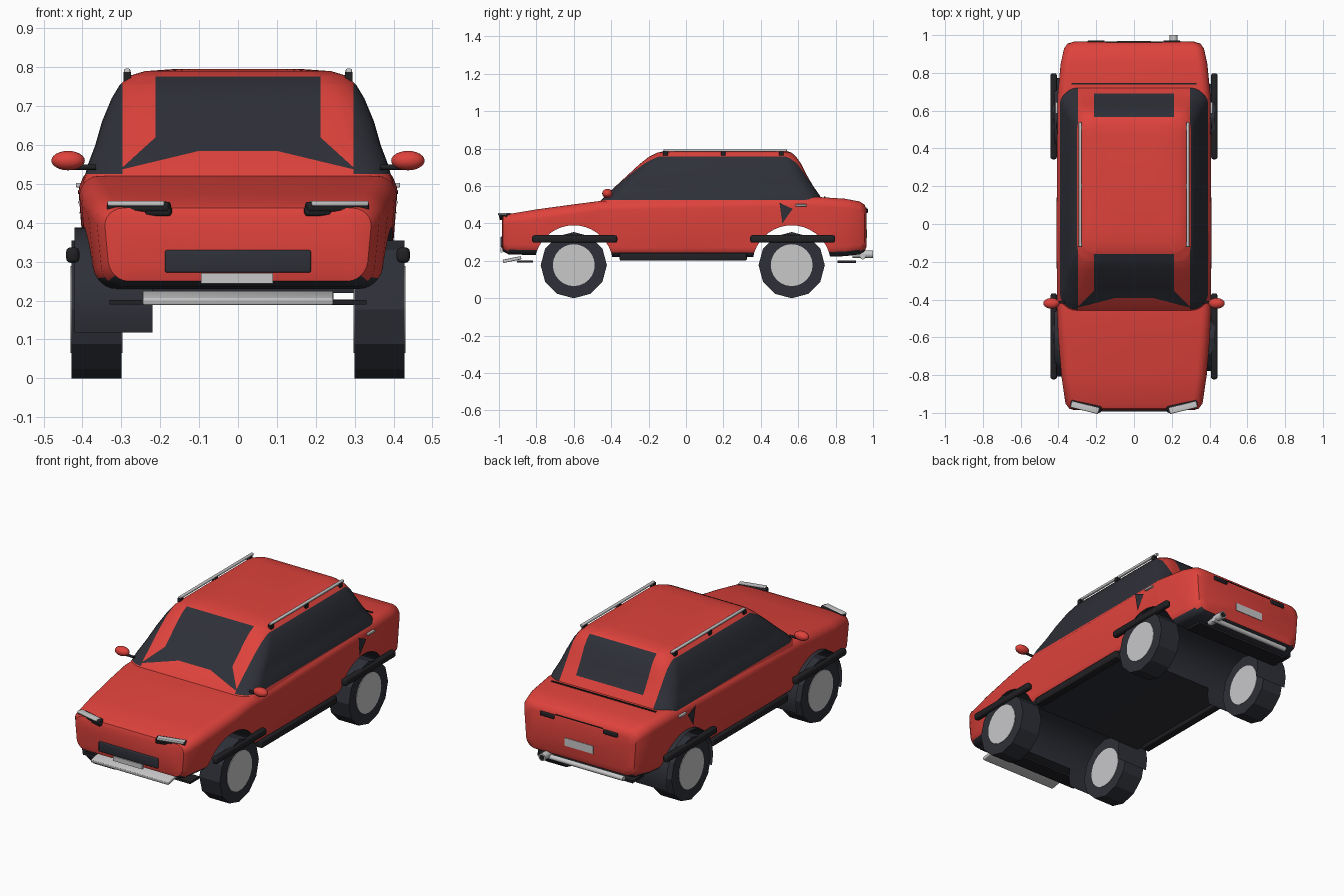
import bpy, bmesh, math
from mathutils import Vector, Matrix

cube = bpy.data.objects.get("Cube")
if cube:
    bpy.data.objects.remove(cube)


def material(name, r, g, b):
    m = bpy.data.materials.new(name)
    m.use_nodes = True
    m.diffuse_color = (r, g, b, 1)
    m.node_tree.nodes["Principled BSDF"].inputs["Base Color"].default_value = (r, g, b, 1)
    return m


RED = material("red paint", 0.74, 0.055, 0.045)
DARK = material("dark glass and rubber", 0.028, 0.03, 0.04)
BLACK = material("black trim", 0.015, 0.015, 0.018)
SILVER = material("silver metal", 0.58, 0.58, 0.59)

AXLES = (-0.6, 0.565)
AXLE_Z, ARCH_R = 0.18, 0.21


def finish(name, bm, mats, smooth=True):
    bmesh.ops.recalc_face_normals(bm, faces=bm.faces)
    mesh = bpy.data.meshes.new(name)
    bm.to_mesh(mesh)
    bm.free()
    for m in mats:
        mesh.materials.append(m)
    ob = bpy.data.objects.new(name, mesh)
    bpy.context.collection.objects.link(ob)
    if smooth:
        soften(ob)
    return ob


def soften(ob):
    bpy.ops.object.select_all(action="DESELECT")
    ob.select_set(True)
    bpy.context.view_layer.objects.active = ob
    bpy.ops.object.shade_smooth_by_angle(angle=math.radians(35))


def rounded_rect(a0, a1, b0, b1, r, k=6):
    pts = []
    corners = ((a1 - r, b1 - r), (a0 + r, b1 - r), (a0 + r, b0 + r), (a1 - r, b0 + r))
    for q, (ca, cb) in enumerate(corners):
        for i in range(k + 1):
            t = (q + i / k) * math.pi / 2
            pts.append((ca + r * math.cos(t), cb + r * math.sin(t)))
    return pts


def loft(rings):
    bm = bmesh.new()
    loops = [[bm.verts.new(p) for p in ring] for ring in rings]
    n = len(loops[0])
    for a, b in zip(loops, loops[1:]):
        for i in range(n):
            j = (i + 1) % n
            bm.faces.new((a[i], a[j], b[j], b[i]))
    bm.faces.new(loops[0])
    bm.faces.new(loops[-1])
    bmesh.ops.recalc_face_normals(bm, faces=bm.faces)
    return bm


def box(name, loc, size, mat, bevel=0.0, rot=(0, 0, 0)):
    bm = bmesh.new()
    bmesh.ops.create_cube(bm, size=1)
    bmesh.ops.scale(bm, vec=size, verts=bm.verts)
    if bevel:
        bmesh.ops.bevel(bm, geom=bm.edges[:], offset=bevel, segments=3, profile=0.5, affect="EDGES")
    ob = finish(name, bm, [mat], bevel > 0)
    ob.location, ob.rotation_euler = loc, rot
    return ob


def rod(name, loc, r, length, mat, axis="X", sides=16, smooth=True):
    bm = bmesh.new()
    bmesh.ops.create_cone(bm, cap_ends=True, segments=sides, radius1=r, radius2=r, depth=length)
    turn = Matrix.Rotation(math.pi / 2, 3, "Y" if axis == "X" else "X")
    bmesh.ops.rotate(bm, matrix=turn, verts=bm.verts)
    ob = finish(name, bm, [mat], smooth)
    ob.location = loc
    return ob


# Lower body: stations along the length (y, half width, bottom, top, corner radius)
stations = [(-0.985, 0.32, 0.275, 0.42, 0.05), (-0.978, 0.345, 0.25, 0.438, 0.05),
            (-0.95, 0.365, 0.235, 0.45, 0.05), (-0.8, 0.385, 0.23, 0.475, 0.055),
            (-0.6, 0.402, 0.225, 0.502, 0.055), (-0.46, 0.408, 0.22, 0.52, 0.05),
            (0.0, 0.41, 0.22, 0.53, 0.05), (0.68, 0.405, 0.22, 0.543, 0.05),
            (0.85, 0.388, 0.225, 0.532, 0.05), (0.93, 0.37, 0.235, 0.517, 0.05),
            (0.955, 0.352, 0.25, 0.5, 0.05), (0.965, 0.32, 0.275, 0.475, 0.05)]
rings = []
for y, w, z0, z1, r in stations:
    rings.append([(x * (1 - 0.27 * max(0, 0.42 - z)), y, z)
                  for x, z in rounded_rect(-w, w, z0, z1, r)])
body = finish("lower_body", loft(rings), [RED, DARK], False)

# Wheel arches cut right through
for y in AXLES:
    cutter = rod("arch_cutter", (0, y, AXLE_Z), ARCH_R, 2, DARK, sides=40, smooth=False)
    cutter.hide_render = True
    bpy.context.view_layer.objects.active = body
    mod = body.modifiers.new("arch", "BOOLEAN")
    mod.operation, mod.solver, mod.object = "DIFFERENCE", "EXACT", cutter
    bpy.ops.object.modifier_apply(modifier=mod.name)
    bpy.data.objects.remove(cutter)


def in_arch(p):
    pts = [body.data.vertices[v].co for v in p.vertices]
    return abs(p.normal.x) < 0.3 and any(
        all(math.hypot(c.y - y, c.z - AXLE_Z) < ARCH_R + 0.003 for c in pts) for y in AXLES)


for p in body.data.polygons:
    p.material_index = 1 if p.normal.z < -0.6 or in_arch(p) else 0
soften(body)

# Cabin: stacked outlines (z, front y, rear y, half width, corner radius)
levels = [(0.49, -0.485, 0.75, 0.402, 0.09), (0.55, -0.43, 0.715, 0.386, 0.09),
          (0.60, -0.375, 0.68, 0.367, 0.09), (0.66, -0.31, 0.645, 0.35, 0.09),
          (0.72, -0.245, 0.615, 0.325, 0.085), (0.755, -0.2, 0.59, 0.304, 0.08),
          (0.778, -0.155, 0.565, 0.28, 0.08), (0.79, -0.1, 0.53, 0.24, 0.08),
          (0.795, -0.03, 0.47, 0.17, 0.08)]
bm = loft([[(x, y, z) for x, y in rounded_rect(-w, w, yf, yr, r)] for z, yf, yr, w, r in levels])


def cut(co, no):
    geom = bm.verts[:] + bm.edges[:] + bm.faces[:]
    bmesh.ops.bisect_plane(bm, geom=geom, dist=1e-5, plane_co=co, plane_no=no)


PILLAR, SCREEN, SILL, SIDE_TOP, SCREEN_TOP, BACK_LOW = 0.297, 0.212, 0.525, 0.758, 0.776, 0.585
for z in (SILL, SIDE_TOP, SCREEN_TOP, BACK_LOW, 0.62):
    cut((0, 0, z), (0, 0, 1))
for s in (-1, 1):
    cut((s * PILLAR, 0, 0), (1, 0, 0))
    cut((s * SCREEN, 0, 0), (1, 0, 0))
    cut((s * 0.1, 0, 0), (1, 0, 0))
    cut((s * SCREEN, 0, 0.62), (s, 0, 1.1))
    cut((s * 0.1, 0, BACK_LOW), (s * 0.24, 0, 1))


def is_glass(c):
    x = abs(c.x)
    if x > PILLAR:
        return SILL < c.z < SIDE_TOP
    if c.z > SCREEN_TOP:
        return False
    if c.y < 0:
        low = BACK_LOW - 0.24 * max(0, x - 0.1)
        return c.z > low and x < SCREEN + 1.1 * max(0, 0.62 - c.z)
    return c.z > BACK_LOW and x < SCREEN


for f in bm.faces:
    f.material_index = int(is_glass(f.calc_center_median()))
finish("cabin", bm, [RED, DARK])

# Wheels with hubs on both faces
for s, side in ((1, "left"), (-1, "right")):
    for y, end in zip(AXLES, ("front", "rear")):
        tag = f"{end}_{side}"
        rod("tyre_" + tag, (s * 0.364, y, 0.177), 0.177, 0.128, DARK, sides=12, smooth=False)
        rod("hub_" + tag, (s * 0.364, y, 0.177), 0.112, 0.134, SILVER, sides=24)
        box("fender_trim_" + tag, (s * 0.425, y + 0.005, 0.317), (0.034, 0.455, 0.04), BLACK, 0.012)

# Open arch liners on the right side
for y, end in zip(AXLES, ("front", "rear")):
    bm = bmesh.new()
    rows = []
    for i in range(25):
        t = math.radians(-17.5 + 215 * i / 24)
        rows.append([bm.verts.new((x, y + 0.208 * math.cos(t), AXLE_Z + 0.208 * math.sin(t)))
                     for x in (-0.42, -0.22)])
    for a, b in zip(rows, rows[1:]):
        bm.faces.new((a[0], a[1], b[1], b[0]))
    finish("arch_liner_" + end, bm, [DARK])

# Parts repeated on each side
for s, side in ((1, "left"), (-1, "right")):
    box("side_skirt_" + side, (s * 0.375, -0.015, 0.222), (0.05, 0.68, 0.042), BLACK, 0.008)
    box("roof_rail_" + side, (s * 0.285, 0.21, 0.79), (0.016, 0.66, 0.013), SILVER, 0.004)
    for y in (-0.11, 0.2, 0.51):
        box("rail_foot_" + side, (s * 0.285, y, 0.776), (0.02, 0.025, 0.025), BLACK)
    box("door_handle_" + side, (s * 0.409, 0.615, 0.497), (0.016, 0.06, 0.012), SILVER, 0.003)
    rod("mirror_stem_" + side, (s * 0.4, -0.415, 0.543), 0.007, 0.07, BLACK)
    bm = bmesh.new()
    bmesh.ops.create_uvsphere(bm, u_segments=20, v_segments=12, radius=1)
    bmesh.ops.scale(bm, vec=(0.043, 0.028, 0.025), verts=bm.verts)
    finish("mirror_" + side, bm, [RED]).location = (s * 0.437, -0.42, 0.56)
    # Headlights and tail lights
    turn = (0, 0, s * 0.24)
    box("headlight_housing_" + side, (s * 0.255, -0.965, 0.441), (0.165, 0.036, 0.026), BLACK, 0.008, turn)
    box("headlight_corner_" + side, (s * 0.205, -0.977, 0.43), (0.07, 0.03, 0.025), BLACK, 0.008, turn)
    box("headlight_lens_" + side, (s * 0.26, -0.972, 0.45), (0.15, 0.034, 0.013), SILVER, 0.004, turn)
    box("tail_light_" + side, (s * 0.2, 0.96, 0.468), (0.09, 0.025, 0.024), BLACK, 0.005)
    # Dark flash behind the door
    bm = bmesh.new()
    tri = [bm.verts.new((s * x, y, z)) for x, y, z in
           ((0.412, 0.5, 0.51), (0.411, 0.57, 0.478), (0.407, 0.515, 0.4))]
    bm.faces.new(tri)
    finish("door_flash_" + side, bm, [DARK], False)

# Front details
box("grille", (0, -0.983, 0.301), (0.375, 0.018, 0.058), DARK, 0.005)
box("front_plate", (-0.003, -0.986, 0.257), (0.185, 0.012, 0.027), SILVER)
box("front_guard", (0, -0.93, 0.207), (0.49, 0.1, 0.018), SILVER, 0.004, (0.2, 0, 0))
box("front_under_bar", (0, -0.86, 0.196), (0.66, 0.085, 0.012), BLACK)

# Rear details
box("rear_plate", (0, 0.964, 0.345), (0.18, 0.008, 0.045), SILVER)
box("boot_seam", (0, 0.742, 0.541), (0.66, 0.008, 0.006), BLACK)
box("boot_edge_line", (0, 0.962, 0.482), (0.3, 0.008, 0.004), BLACK)
rod("rear_guard", (-0.02, 0.945, 0.222), 0.014, 0.5, SILVER)
rod("exhaust", (0.21, 0.945, 0.235), 0.021, 0.11, SILVER, "Y")
rod("exhaust_bore", (0.21, 0.998, 0.235), 0.015, 0.006, BLACK, "Y")
box("rear_under_bar", (0, 0.86, 0.196), (0.6, 0.1, 0.014), BLACK)
